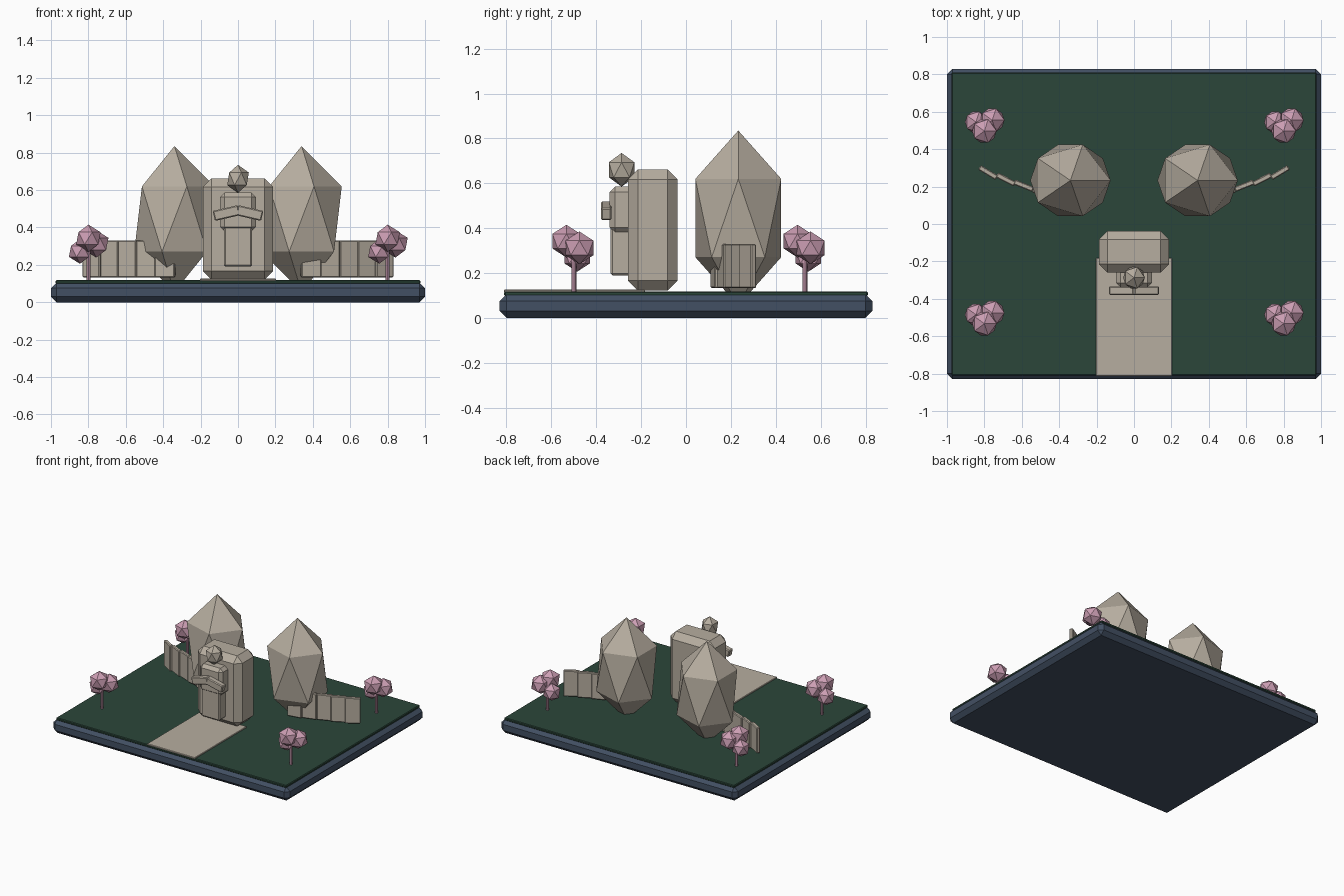
import bpy, math
from mathutils import Vector

if "Cube" in bpy.data.objects:
    bpy.data.objects.remove(bpy.data.objects["Cube"])


def material(name, rgb):
    m = bpy.data.materials.new(name)
    m.diffuse_color = (*rgb, 1)
    m.use_nodes = True
    m.node_tree.nodes["Principled BSDF"].inputs["Base Color"].default_value = m.diffuse_color
    return m


STONE = material("pale stone", (0.47, 0.42, 0.35))
SLATE = material("blue slate", (0.055, 0.08, 0.125))
GRASS = material("dark green lawn", (0.024, 0.061, 0.042))
PINK = material("blossom pink", (0.60, 0.34, 0.45))


def finish(name, mat, bevel=0):
    ob = bpy.context.object
    ob.name = name
    ob.data.materials.append(mat)
    if bevel:
        b = ob.modifiers.new("chamfer", "BEVEL")
        b.width, b.segments = bevel, 1
    return ob


def box(name, mat, center, size, bevel=0, rot=(0, 0, 0)):
    bpy.ops.mesh.primitive_cube_add(size=1, location=center, rotation=rot)
    ob = bpy.context.object
    ob.scale = size
    bpy.ops.object.transform_apply(location=False, rotation=False, scale=True)
    return finish(name, mat, bevel)


def rock(name, mat, center, radii):
    bpy.ops.mesh.primitive_ico_sphere_add(subdivisions=1, radius=1, location=center)
    bpy.context.object.scale = radii
    bpy.ops.object.transform_apply(location=False, rotation=False, scale=True)
    return finish(name, mat)


# plinth, lawn and path
box("plinth", SLATE, (0, 0, 0.053), (2.0, 1.66, 0.106), 0.03)
box("lawn", GRASS, (0, 0, 0.108), (1.95, 1.62, 0.02), 0.005)
box("path", STONE, (0, -0.497, 0.12), (0.405, 0.63, 0.012), 0.003)

# central stone slab
box("stone_slab", STONE, (0, -0.148, 0.392), (0.375, 0.222, 0.54), 0.045)

# carved figure emerging from the slab
box("figure_lower_body", STONE, (0, -0.288, 0.33), (0.152, 0.095, 0.28), 0.008)
box("figure_torso", STONE, (0, -0.285, 0.482), (0.19, 0.11, 0.208), 0.024)
rock("figure_head", STONE, (0, -0.287, 0.66), (0.0645, 0.067, 0.075))
for s in (-1, 1):
    box("figure_arm", STONE, (s * 0.062, -0.356, 0.477), (0.138, 0.046, 0.055),
        0.006, (0, s * math.radians(13), 0))

# twin boulders and curved low walls, mirrored left and right
wall = [(0.78, 0.275, 31), (0.685, 0.238, 27), (0.59, 0.205, 22),
        (0.49, 0.167, 16), (0.39, 0.132, 10)]
for s in (-1, 1):
    rock("boulder", STONE, (s * 0.34, 0.233, 0.445), (0.24, 0.225, 0.39))
    for x, y, a in wall:
        box("wall_panel", STONE, (s * x, y, 0.231), (0.108, 0.028, 0.196),
            0.005, (0, 0, s * math.radians(a)))

# blossom trees near the four corners
clumps = [((-0.045, 0.015, 0.272), 0.066), ((0.042, 0.025, 0.312), 0.073),
          ((0.0, -0.033, 0.342), 0.073)]
for x in (-0.8, 0.8):
    for y in (-0.5, 0.53):
        bpy.ops.mesh.primitive_cylinder_add(vertices=8, radius=0.011, depth=0.18,
                                            location=(x, y, 0.2))
        finish("tree_trunk", PINK)
        for off, r in clumps:
            rock("tree_blossom", PINK, Vector((x, y, 0)) + Vector(off), (r, r, r))
